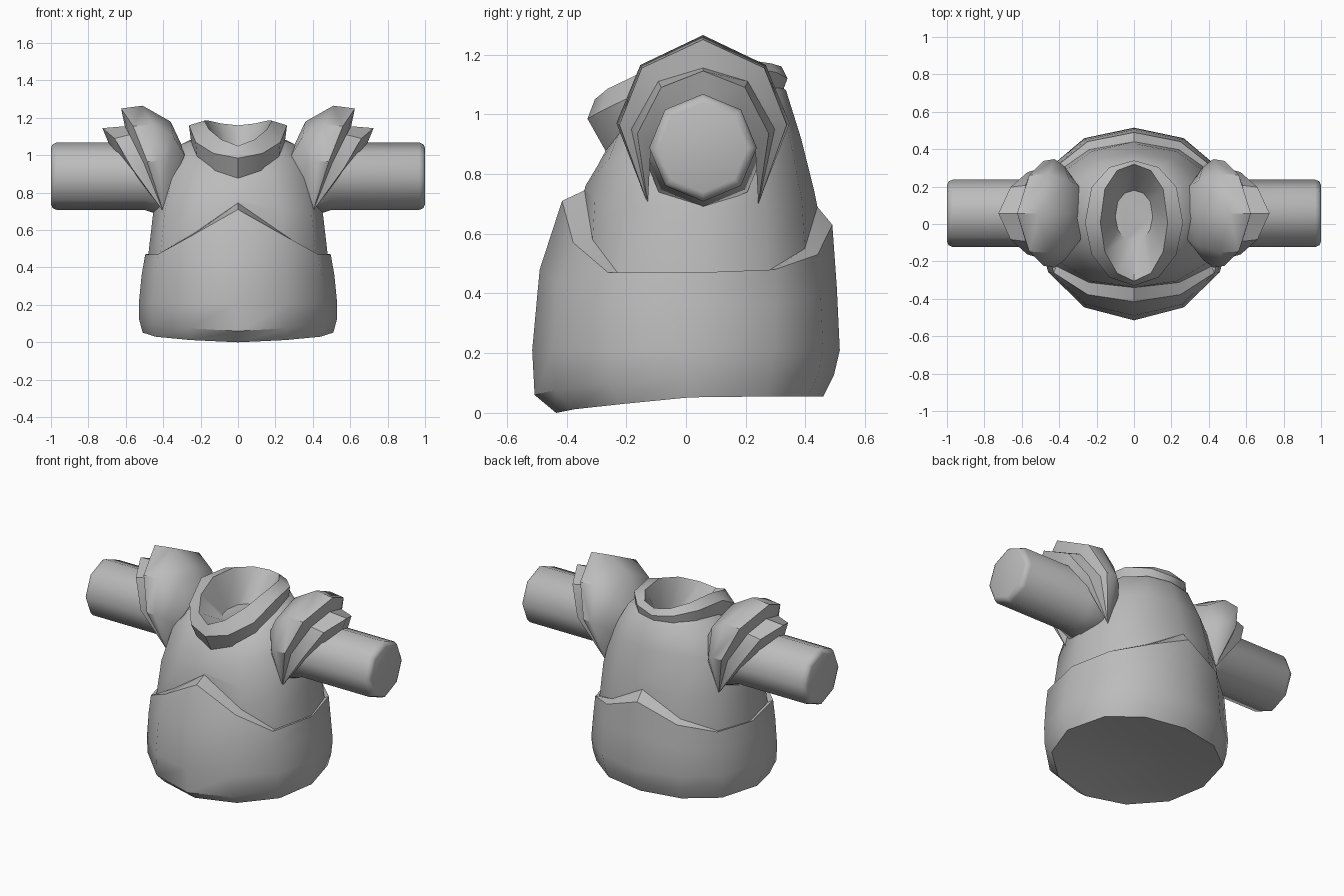
import bpy
import bmesh
from math import sin, cos, pi, radians

cube = bpy.data.objects.get("Cube")
if cube:
    bpy.data.objects.remove(cube, do_unlink=True)

GREY = (0.5, 0.5, 0.5, 1)
grey = bpy.data.materials.new("plain grey")
grey.use_nodes = True
grey.diffuse_color = GREY
grey.node_tree.nodes["Principled BSDF"].inputs["Base Color"].default_value = GREY

MID_Y = 0.057  # depth of the arm and shoulder axis


def oval(rx, front, back, heights, bluntness=1.0):
    """Twelve-point oval with a full back; a lower bluntness flattens the front.
    Heights run from front to back and are mirrored."""
    if not isinstance(heights, list):
        heights = [heights] * 7
    mid, ry = (front + back) / 2, (back - front) / 2
    points = []
    for i in range(12):
        c = cos(i * pi / 6)
        y = mid - ry * c ** bluntness if c > 0 else mid + ry * (-c) ** 0.8
        points.append((rx * sin(i * pi / 6), y, heights[min(i, 12 - i)]))
    return points


def loft(name, rows, closed=True, first_cap=False, last_cap=False,
         flip=False, angle=40, mirror=False):
    """Skin a list of point rows into one smooth-shaded object."""
    bm = bmesh.new()
    rings = [[bm.verts.new(p) for p in row] for row in rows]
    n = len(rows[0])
    for a, b in zip(rings, rings[1:]):
        for i in range(n if closed else n - 1):
            j = (i + 1) % n
            quad = [a[i], a[j], b[j], b[i]]
            bm.faces.new(quad[::-1] if flip else quad)
    if first_cap:
        bm.faces.new(rings[0][::-1])
    if last_cap:
        bm.faces.new(rings[-1])
    bmesh.ops.remove_doubles(bm, verts=bm.verts[:], dist=0.0005)
    mesh = bpy.data.meshes.new(name)
    bm.to_mesh(mesh)
    bm.free()
    mesh.materials.append(grey)
    mesh.shade_smooth()
    mesh.set_sharp_from_angle(angle=radians(angle))
    obj = bpy.data.objects.new(name, mesh)
    bpy.context.collection.objects.link(obj)
    if mirror:
        mod = obj.modifiers.new("Mirror", 'MIRROR')
        mod.use_mirror_merge = False


# Belly shell with a dished base and a pointed rim
rim_inner = oval(0.48, -0.34, 0.44, [0.745, 0.58, 0.465, 0.465, 0.475, 0.55, 0.69], 0.5)
loft("belly_shell", [
    oval(0.25, -0.2, 0.24, 0.075),
    oval(0.51, -0.435, 0.46, [0, 0.012, 0.03, 0.052, 0.055, 0.055, 0.055]),
    oval(0.528, -0.507, 0.495, [0.06, 0.075, 0.1, 0.12, 0.125, 0.125, 0.125]),
    oval(0.53, -0.515, 0.515, 0.21),
    oval(0.515, -0.49, 0.505, [0.48, 0.43, 0.36, 0.36, 0.36, 0.39, 0.42], 0.9),
    oval(0.496, -0.415, 0.49, [0.71, 0.57, 0.47, 0.47, 0.48, 0.53, 0.63], 0.6),
    rim_inner,
], first_cap=True)

# Chest rising out of the rim
loft("chest", [
    rim_inner,
    oval(0.455, -0.337, 0.43, [0.76, 0.71, 0.68, 0.68, 0.69, 0.71, 0.74], 0.6),
    oval(0.405, -0.295, 0.385, [0.83, 0.85, 0.89, 0.9, 0.9, 0.92, 0.92], 0.8),
    oval(0.30, -0.268, 0.335, [0.88, 0.93, 1.0, 1.06, 1.08, 1.08, 1.08]),
    oval(0.24, -0.25, 0.31, [0.9, 0.95, 1.01, 1.08, 1.1, 1.1, 1.1]),
], angle=50)

# Flared collar with a sunken neck socket
loft("collar", [
    oval(0.25, -0.268, 0.325, [0.875, 0.905, 0.965, 1.065, 1.08, 1.08, 1.08]),
    oval(0.262, -0.33, 0.34, [0.985, 1.01, 1.07, 1.16, 1.16, 1.14, 1.12]),
    oval(0.18, -0.305, 0.32, [1.05, 1.085, 1.14, 1.185, 1.185, 1.17, 1.16]),
    oval(0.1, -0.1, 0.18, 0.99),
], last_cap=True)


# Arms: eight-sided stubs that widen into the body
def arm_ring(x, r):
    return [(x, MID_Y + r * cos(i * pi / 4), 0.888 + r * sin(i * pi / 4)) for i in range(8)]


loft("arms", [arm_ring(0.3, 0.14), arm_ring(0.41, 0.21), arm_ring(0.5, 0.18),
              arm_ring(0.97, 0.18), arm_ring(0.992, 0.17), arm_ring(1.0, 0.15)],
     last_cap=True, angle=50, mirror=True)


# Shoulder guards: two stacked plates fanning out from a point front and back
def arch(top, upper, lower):
    side = [(0.4, 0.185, 0.7), lower, upper]
    points = [(x, MID_Y - d, z) for x, d, z in side]
    points.append((top[0], MID_Y, top[1]))
    return points + [(x, MID_Y + d, z) for x, d, z in reversed(side)]


loft("shoulder_guards", [
    arch((0.285, 1.02), (0.285, 0.14, 1.0), (0.335, 0.2, 0.89)),
    arch((0.36, 1.18), (0.345, 0.175, 1.1), (0.37, 0.25, 0.94)),
    arch((0.51, 1.265), (0.46, 0.21, 1.165), (0.425, 0.29, 0.97)),
    arch((0.625, 1.25), (0.56, 0.205, 1.155), (0.485, 0.28, 0.965)),
    arch((0.605, 1.155), (0.58, 0.15, 1.11), (0.5, 0.24, 0.95)),
    arch((0.725, 1.145), (0.66, 0.14, 1.09), (0.57, 0.22, 0.935)),
    arch((0.69, 1.06), (0.65, 0.115, 1.015), (0.54, 0.175, 0.885)),
], closed=False, flip=True, mirror=True)
